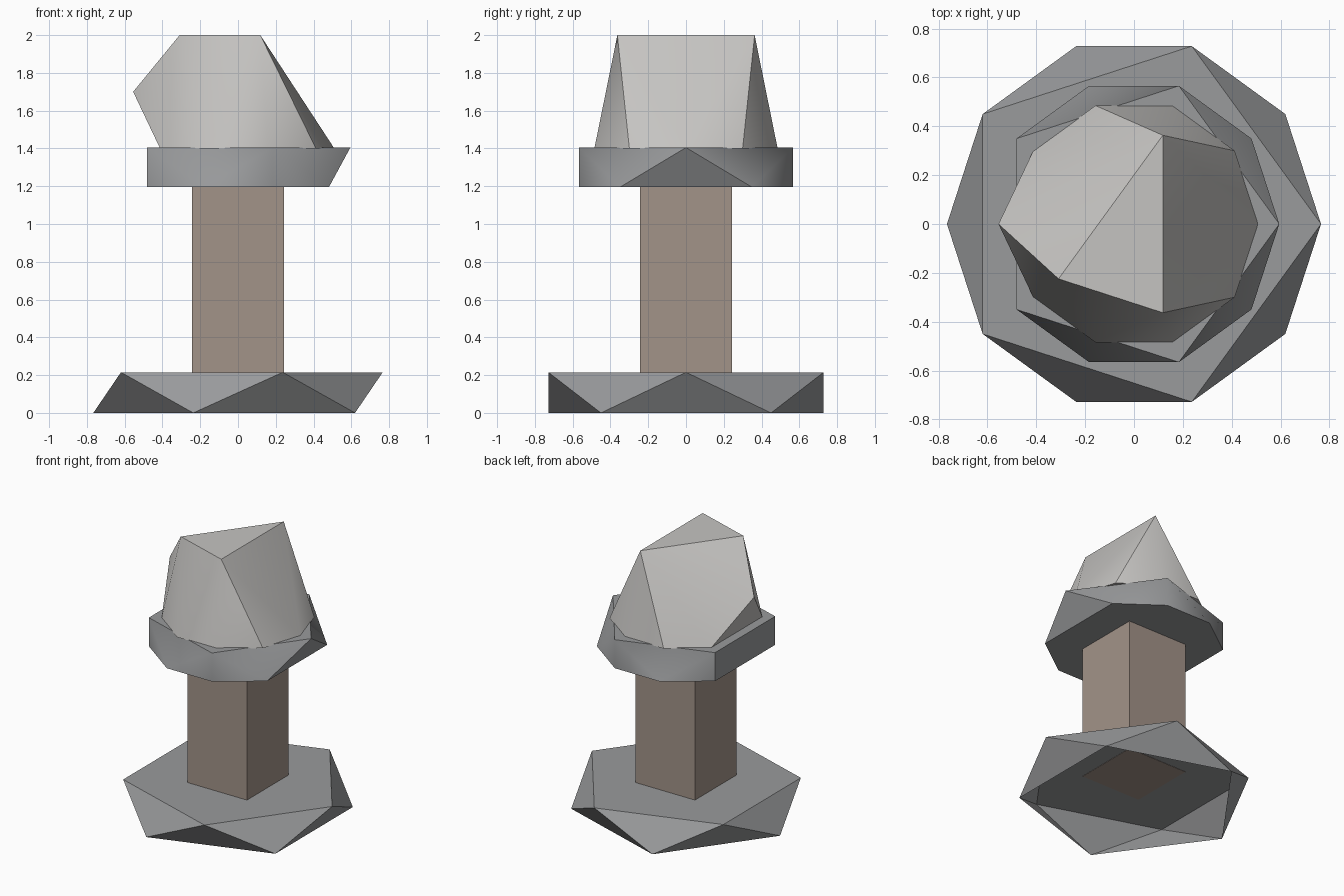
import bpy, bmesh
from math import radians, cos, sin

old = bpy.data.objects.get("Cube")
if old:
    bpy.data.objects.remove(old, do_unlink=True)


def material(name, rgb):
    mat = bpy.data.materials.new(name)
    mat.use_nodes = True
    mat.diffuse_color = (*rgb, 1)
    mat.node_tree.nodes["Principled BSDF"].inputs["Base Color"].default_value = (*rgb, 1)
    return mat


def ring(radius, z, steps):
    """Points on a ten-step circle, only at the given steps."""
    return [(radius * cos(radians(36 * s)), radius * sin(radians(36 * s)), z) for s in steps]


def faceted(name, points, mat, smooth_angle=0, open_bottom=False):
    """Chiselled block wrapped around a set of corner points."""
    bm = bmesh.new()
    for p in points:
        bm.verts.new(p)
    bmesh.ops.convex_hull(bm, input=bm.verts[:])
    bmesh.ops.dissolve_limit(bm, angle_limit=radians(0.5), verts=bm.verts[:], edges=bm.edges[:])
    bmesh.ops.recalc_face_normals(bm, faces=bm.faces[:])
    if open_bottom:
        bottom = [f for f in bm.faces if f.normal.z < -0.99]
        bmesh.ops.delete(bm, geom=bottom, context='FACES_ONLY')
    mesh = bpy.data.meshes.new(name)
    bm.to_mesh(mesh)
    bm.free()
    if smooth_angle:
        mesh.shade_smooth()
        mesh.set_sharp_from_angle(angle=radians(smooth_angle))
    mesh.materials.append(mat)
    obj = bpy.data.objects.new(name, mesh)
    bpy.context.collection.objects.link(obj)


slate = material("slate grey", (0.32, 0.326, 0.333))
pale = material("pale stone", (0.56, 0.55, 0.535))
brown = material("brown grey", (0.365, 0.295, 0.25))

even, odd = range(0, 10, 2), range(1, 10, 2)

# Hollow base slab: two pentagons turned against each other, open below
faceted("base_slab", ring(0.766, 0.215, even) + ring(0.766, 0, odd), slate, open_bottom=True)

# Square post, standing on the slab's top plate
faceted("post", [(x, y, z) for x in (-0.243, 0.243) for y in (-0.243, 0.243) for z in (0.213, 1.22)],
        brown)

# Collar: pentagon above, ten-step ring without its two side corners below
faceted("collar", ring(0.595, 1.405, even) + ring(0.595, 1.195, (1, 2, 3, 4, 6, 7, 8, 9)),
        slate, smooth_angle=37)

# Cut stone on top: broad foot, one side corner, triangular top
faceted("top_stone",
        ring(0.51, 1.4, (0, 1, 2, 3, 4, 6, 7, 8, 9))
        + ring(0.555, 1.7, (5,))
        + ring(0.382, 2, (2, 6, 8)),
        pale, smooth_angle=35.8)
